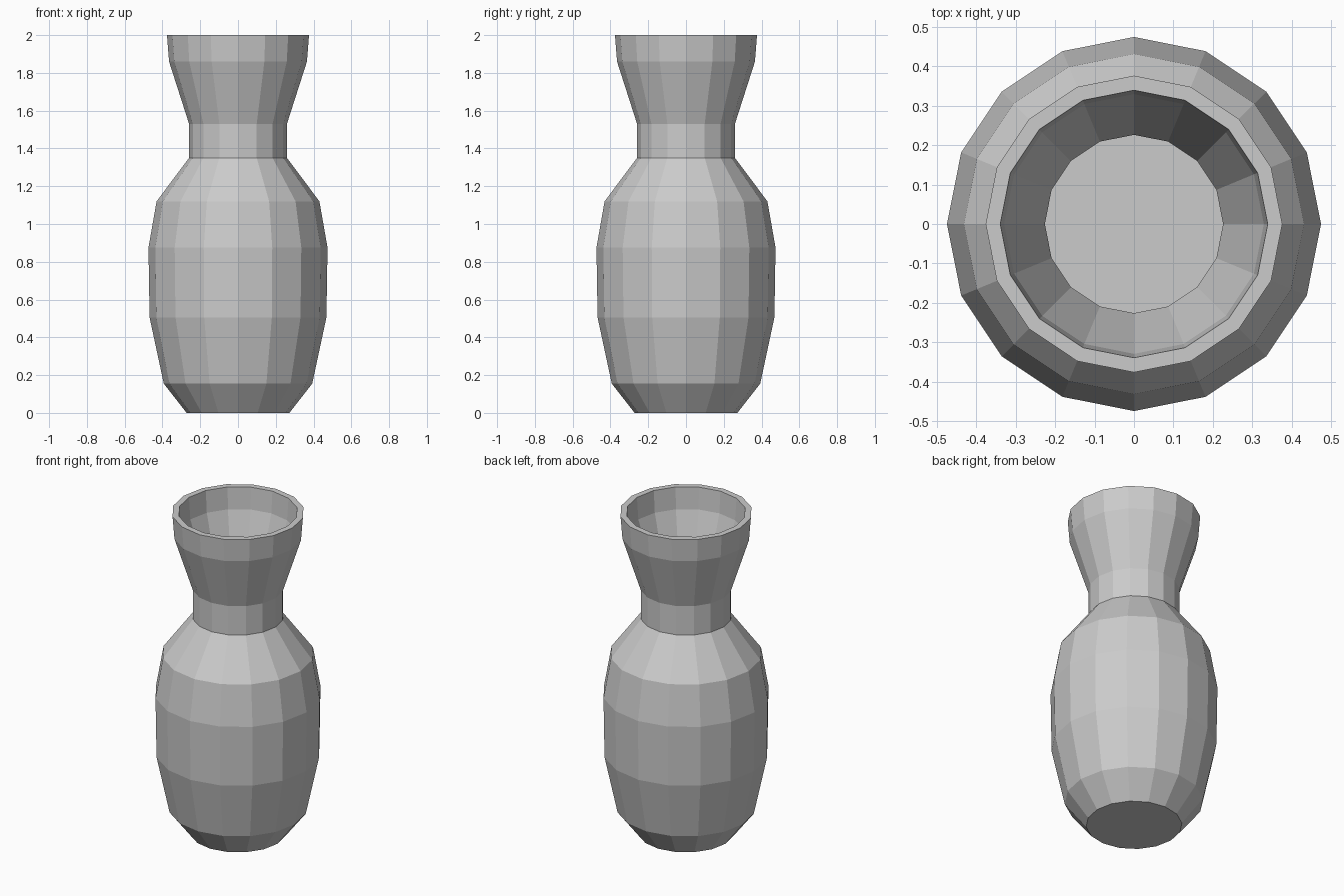
import bpy, bmesh
from math import cos, sin, tau

if "Cube" in bpy.data.objects:
    bpy.data.objects.remove(bpy.data.objects["Cube"])

SIDES = 16

# Outer wall from foot to rim, then inner wall back down to the floor (radius, z)
OUTER = [(0.272, 0), (0.393, 0.155), (0.468, 0.505), (0.474, 0.875), (0.431, 1.12),
         (0.259, 1.35), (0.259, 1.53), (0.365, 1.86), (0.376, 2.0)]
INNER = [(0.339, 2.0), (0.329, 1.865), (0.226, 1.537), (0.226, 1.333), (0.398, 1.102),
         (0.437, 0.872), (0.431, 0.509), (0.359, 0.17), (0.257, 0.037)]

bm = bmesh.new()


def ring(r, z):
    return [bm.verts.new((r * cos(tau * i / SIDES), r * sin(tau * i / SIDES), z))
            for i in range(SIDES)]


# Walls, joined over the flat rim
rings = [ring(r, z) for r, z in OUTER + INNER]
for a, b in zip(rings, rings[1:]):
    for i in range(SIDES):
        j = (i + 1) % SIDES
        bm.faces.new((a[i], a[j], b[j], b[i]))

# Underside and inside floor
bm.faces.new(rings[0][::-1])
bm.faces.new(rings[-1])
bmesh.ops.recalc_face_normals(bm, faces=bm.faces)

mesh = bpy.data.meshes.new("vase")
bm.to_mesh(mesh)
bm.free()
vase = bpy.data.objects.new("vase", mesh)
bpy.context.collection.objects.link(vase)
